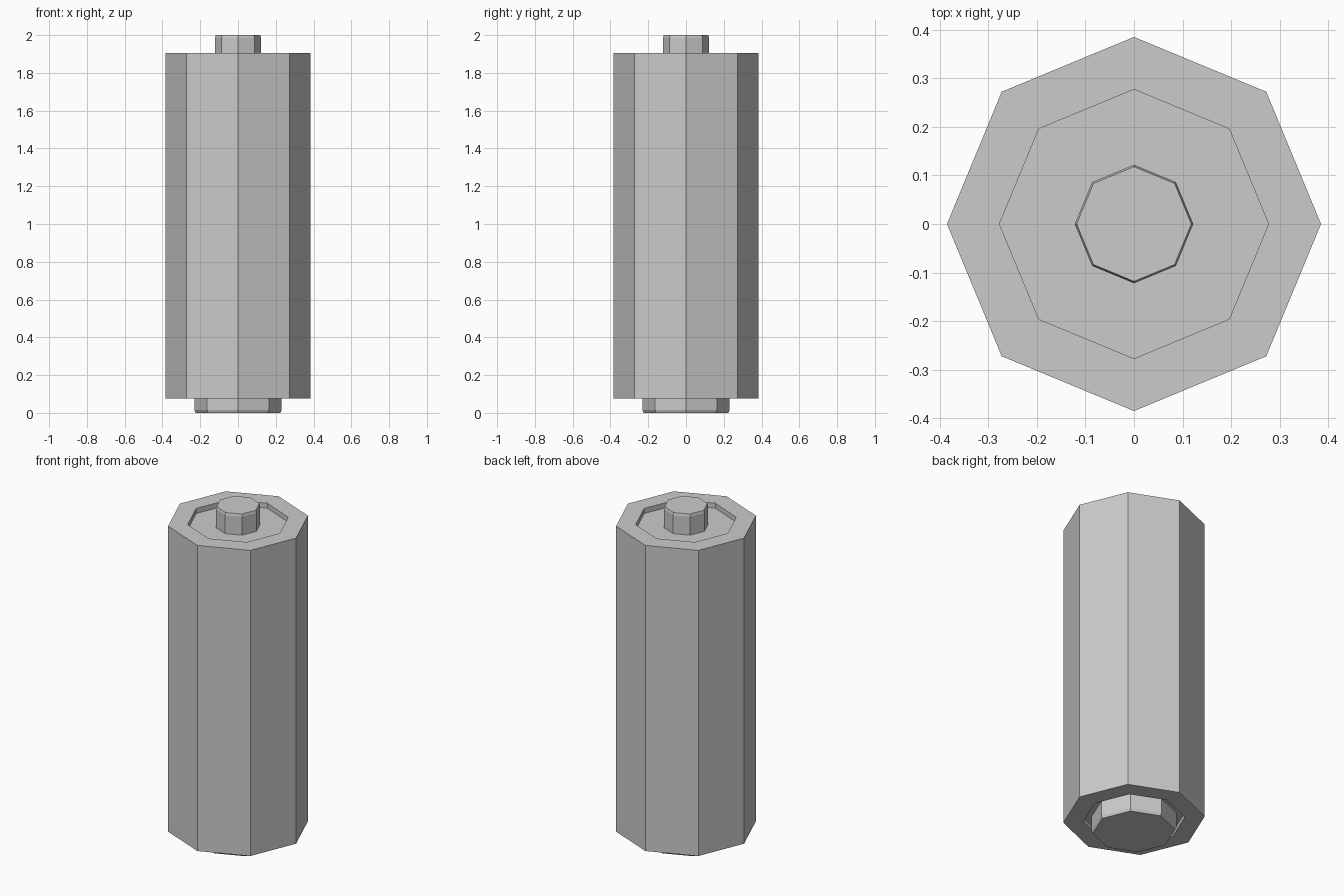
import bpy
import bmesh
from math import cos, sin, pi

if "Cube" in bpy.data.objects:
    bpy.data.objects.remove(bpy.data.objects["Cube"])

SIDES = 8


def lathe(name, profile):
    """Revolve (radius, z) points, bottom to top, into an octagonal solid with capped ends."""
    bm = bmesh.new()
    rings = [[bm.verts.new((r * cos(2 * pi * i / SIDES), r * sin(2 * pi * i / SIDES), z))
              for i in range(SIDES)] for r, z in profile]
    for low, high in zip(rings, rings[1:]):
        for i in range(SIDES):
            j = (i + 1) % SIDES
            bm.faces.new((low[i], low[j], high[j], high[i]))
    bm.faces.new(rings[0][::-1])
    bm.faces.new(rings[-1])
    bmesh.ops.recalc_face_normals(bm, faces=bm.faces)
    mesh = bpy.data.meshes.new(name)
    bm.to_mesh(mesh)
    bm.free()
    obj = bpy.data.objects.new(name, mesh)
    bpy.context.collection.objects.link(obj)
    return obj


# Casing with a shallow recess in each end
lathe("casing", [(0.277, 0.105), (0.277, 0.075), (0.385, 0.075),
                 (0.385, 1.905), (0.277, 1.905), (0.277, 1.875)])

# Narrow top terminal, slightly tapered at its tip
lathe("top_terminal", [(0.122, 1.875), (0.122, 1.985), (0.118, 2.0)])

# Wide bottom terminal with a small bevel
lathe("bottom_terminal", [(0.224, 0.0), (0.231, 0.015), (0.231, 0.105)])
